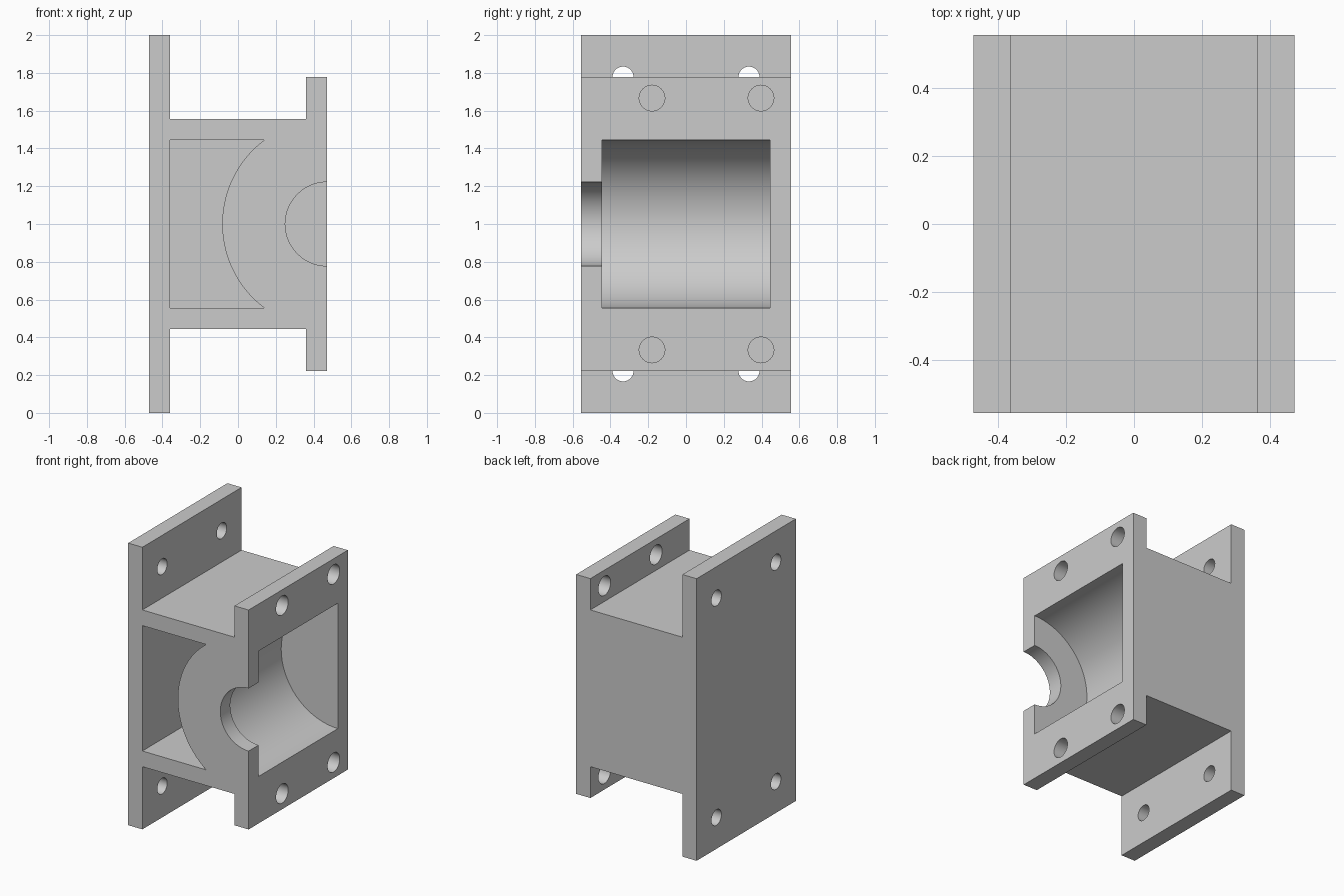
import bpy, bmesh
from math import sin, cos, pi, asin
from mathutils import Vector

if "Cube" in bpy.data.objects:
    bpy.data.objects.remove(bpy.data.objects["Cube"], do_unlink=True)

U = 1 / 9              # wall thickness
HX, HY = 4.25 * U, 5 * U
MID = 1.0              # height of the bore axis

grey = bpy.data.materials.new("light_grey")
grey.use_nodes = True
grey.diffuse_color = (0.6, 0.6, 0.6, 1)
grey.node_tree.nodes["Principled BSDF"].inputs["Base Color"].default_value = (0.6, 0.6, 0.6, 1)


def prism(name, outline, axis, start, end):
    """Extrude a closed outline along an axis: (x, z) along y, or (y, z) along x."""
    bm = bmesh.new()
    place = (lambda a, b: (a, start, b)) if axis == "y" else (lambda a, b: (start, a, b))
    face = bm.faces.new([bm.verts.new(place(a, b)) for a, b in outline])
    new = bmesh.ops.extrude_face_region(bm, geom=[face])["geom"]
    step = Vector((0, end - start, 0)) if axis == "y" else Vector((end - start, 0, 0))
    bmesh.ops.translate(bm, vec=step, verts=[v for v in new if isinstance(v, bmesh.types.BMVert)])
    bmesh.ops.recalc_face_normals(bm, faces=bm.faces)
    mesh = bpy.data.meshes.new(name)
    bm.to_mesh(mesh)
    bm.free()
    mesh.materials.append(grey)
    obj = bpy.data.objects.new(name, mesh)
    bpy.context.collection.objects.link(obj)
    return obj


def arc(a, b, radius, first, last, count):
    return [(a + radius * cos(first + (last - first) * i / count),
             b + radius * sin(first + (last - first) * i / count)) for i in range(count + 1)]


def half_bore(name, radius, start, end):
    """Half-round trough, open through the flange face."""
    out = HX + U
    outline = arc(HX, MID, radius, pi / 2, 3 * pi / 2, 64)
    return prism(name, outline + [(out, MID - radius), (out, MID + radius)], "y", start, end)


# Bracket section: tall base plate, body and shorter flange
upper = [(-HX, 9 * U), (-HX + U, 9 * U), (-HX + U, 5 * U),
         (HX - U, 5 * U), (HX - U, 7 * U), (HX, 7 * U)]
section = [(x, MID + z) for x, z in upper] + [(x, MID - z) for x, z in reversed(upper)]
bracket = prism("mounting_bracket", section, "y", -HY, HY)

# Main bore and the smaller shaft opening in the front wall
cutters = [half_bore("bore_cutter", 4 * U, -4 * U, 4 * U),
           half_bore("shaft_cutter", 2 * U, -HY - U, -3.5 * U)]

# Pocket behind the curved bore wall, open at the front
spread = asin(0.8)
pocket = arc(HX, MID, 5 * U, pi - spread, pi + spread, 48)
pocket += [(-HX + U, MID - 4 * U), (-HX + U, MID + 4 * U)]
cutters.append(prism("pocket_cutter", pocket, "y", -HY - U, 4 * U))

# Bolt holes, mirrored above and below the bore axis
for side in (-1, 1):
    for y in (-3 * U, 3 * U):
        ring = arc(y, MID + side * 7 * U, U / 2, 0, 2 * pi, 40)[:-1]
        cutters.append(prism("base_hole_cutter", ring, "x", -HX - U, -HX + 1.5 * U))
    for y in (-0.18, 0.397):
        ring = arc(y, MID + side * 6 * U, 0.068, 0, 2 * pi, 40)[:-1]
        cutters.append(prism("flange_hole_cutter", ring, "x", HX - 1.5 * U, HX + U))

# Cut, apply and clean up
bpy.ops.object.select_all(action="DESELECT")
bpy.context.view_layer.objects.active = bracket
bracket.select_set(True)
for cutter in cutters:
    cutter.hide_render = True
    mod = bracket.modifiers.new("cut", "BOOLEAN")
    mod.operation = "DIFFERENCE"
    mod.solver = "EXACT"
    mod.object = cutter
    bpy.ops.object.modifier_apply(modifier=mod.name)
    bpy.data.objects.remove(cutter, do_unlink=True)

bpy.ops.object.shade_smooth_by_angle(angle=pi / 6)
